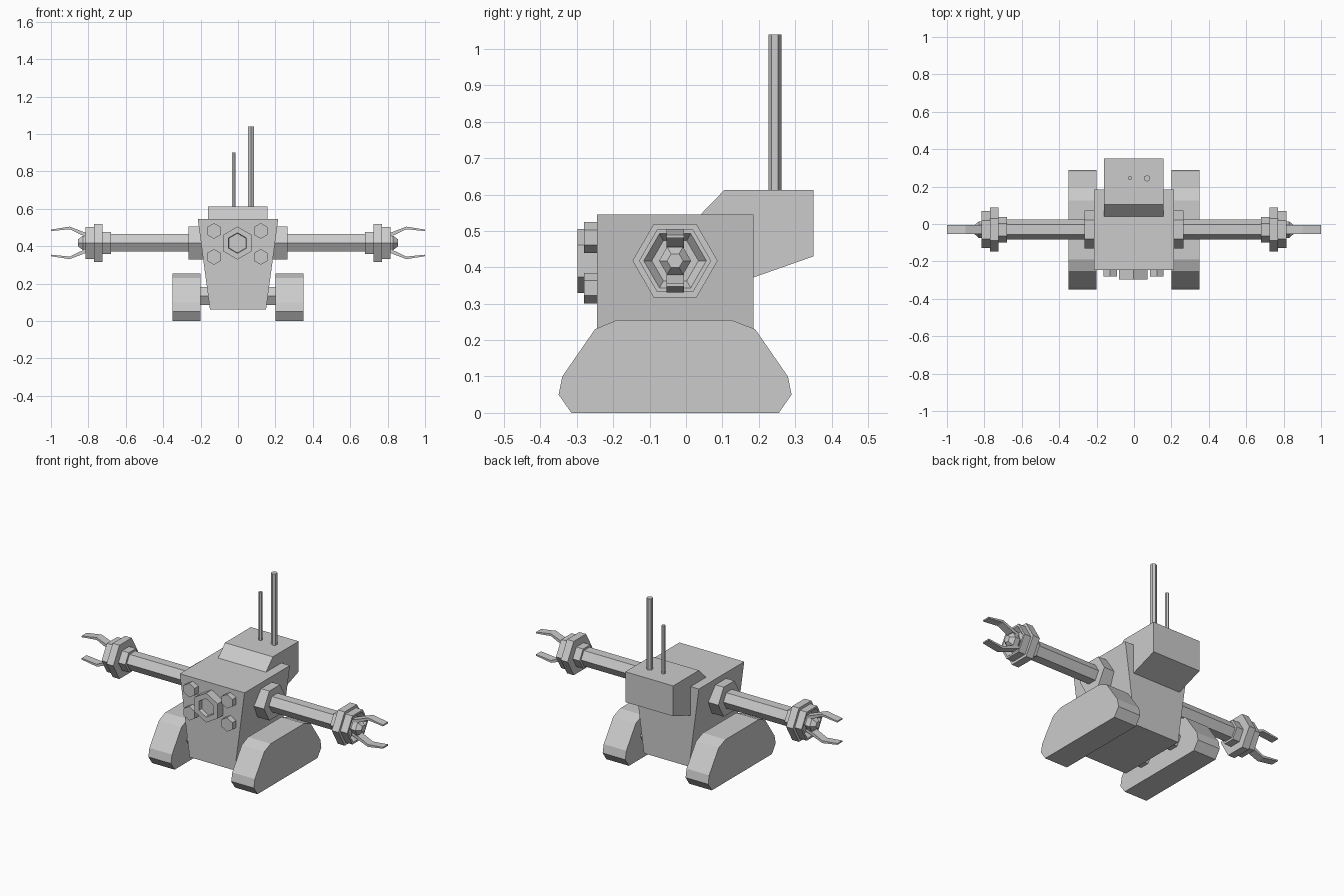
import bpy, bmesh, math
from mathutils import Vector

cube = bpy.data.objects.get("Cube")
if cube:
    bpy.data.objects.remove(cube)

grey = bpy.data.materials.new("plain_grey")
grey.use_nodes = True
GREY = (0.6, 0.6, 0.6, 1)
grey.diffuse_color = GREY
grey.node_tree.nodes["Principled BSDF"].inputs["Base Color"].default_value = GREY

X, Y, Z = Vector((1, 0, 0)), Vector((0, 1, 0)), Vector((0, 0, 1))


def finish(bm, name):
    bmesh.ops.recalc_face_normals(bm, faces=bm.faces)
    mesh = bpy.data.meshes.new(name)
    bm.to_mesh(mesh)
    bm.free()
    mesh.materials.append(grey)
    obj = bpy.data.objects.new(name, mesh)
    bpy.context.collection.objects.link(obj)
    return obj


def loft(name, rings):
    """Join closed rings of points and cap both ends."""
    bm = bmesh.new()
    loops = [[bm.verts.new(p) for p in ring] for ring in rings]
    n = len(loops[0])
    for a, b in zip(loops, loops[1:]):
        for i in range(n):
            j = (i + 1) % n
            bm.faces.new((a[i], a[j], b[j], b[i]))
    bm.faces.new(loops[0])
    bm.faces.new(loops[-1])
    return finish(bm, name)


def hex_lathe(name, centre, axis, up, profile):
    """Six-sided turned part; profile holds (distance along axis, radius)."""
    side = axis.cross(up)
    angles = [i * math.pi / 3 for i in range(6)]
    return loft(name, [[Vector(centre) + axis * t + (up * math.cos(a) + side * math.sin(a)) * r
                        for a in angles] for t, r in profile])


def side_profile(name, points, x0, x1):
    return loft(name, [[(x, y, z) for y, z in points] for x in (x0, x1)])


# Tapered body
body = [(-0.15, 0.062), (0.15, 0.062), (0.215, 0.545), (-0.215, 0.545)]
loft("body", [[(x, y, z) for x, z in body] for y in (-0.245, 0.185)])

# Head block on the back
head = [(0.04, 0.545), (0.105, 0.612), (0.35, 0.612), (0.35, 0.43), (0.185, 0.372)]
side_profile("head", head, -0.16, 0.158)

# Antennas
hex_lathe("tall_antenna", (0.07, 0.244, 0), Z, Y, [(0.6, 0.018), (1.04, 0.018)])
hex_lathe("short_antenna", (-0.022, 0.246, 0), Z, Y, [(0.6, 0.011), (0.9, 0.011)])

# Chest nozzle with a recessed middle, and four studs
hex_lathe("chest_nozzle", (-0.003, 0, 0.417), -Y, Z,
          [(0.24, 0.088), (0.298, 0.088), (0.298, 0.055), (0.275, 0.052)])
for x in (-0.128, 0.122):
    for z in (0.343, 0.482):
        hex_lathe("chest_stud", (x, 0, z), -Y, Z, [(0.24, 0.042), (0.28, 0.042)])

# Track outline and claw outline, shared by both sides
track = [(-0.315, 0), (-0.35, 0.05), (-0.34, 0.1), (-0.25, 0.23), (-0.19, 0.255),
         (0.125, 0.255), (0.19, 0.23), (0.28, 0.1), (0.29, 0.05), (0.255, 0)]
claw = [(0.79, 0.045), (0.825, 0.058), (0.9, 0.087), (1.0, 0.071),
        (1.0, 0.063), (0.9, 0.073), (0.835, 0.042), (0.79, 0.03)]
arm_y, arm_z = -0.03, 0.418

for s, label in ((1, "left"), (-1, "right")):
    # Tracks and axles
    side_profile(label + "_track", track, s * 0.2, s * 0.35)
    for y in (-0.15, 0.09):
        hex_lathe(label + "_axle", (0, y, 0.135), X * s, Y, [(0.1, 0.056), (0.22, 0.056)])

    # Arm parts
    parts = {
        "shoulder": [(0.15, 0.102), (0.265, 0.102)],
        "arm": [(0.2, 0.054), (0.7, 0.054)],
        "wrist": [(0.68, 0.068), (0.725, 0.068), (0.725, 0.117), (0.77, 0.117),
                  (0.77, 0.099), (0.815, 0.099), (0.815, 0.086), (0.785, 0.064)],
        "hand_hub": [(0.775, 0.022), (0.8, 0.044), (0.83, 0.044), (0.855, 0.022)],
    }
    for part, profile in parts.items():
        hex_lathe(label + "_" + part, (0, arm_y, arm_z), X * s, Y, profile)

    # Upper and lower claws
    for v, place in ((1, "upper"), (-1, "lower")):
        loft(f"{label}_{place}_claw",
             [[(s * x, arm_y + w, arm_z + v * z) for x, z in claw] for w in (-0.024, 0.024)])
